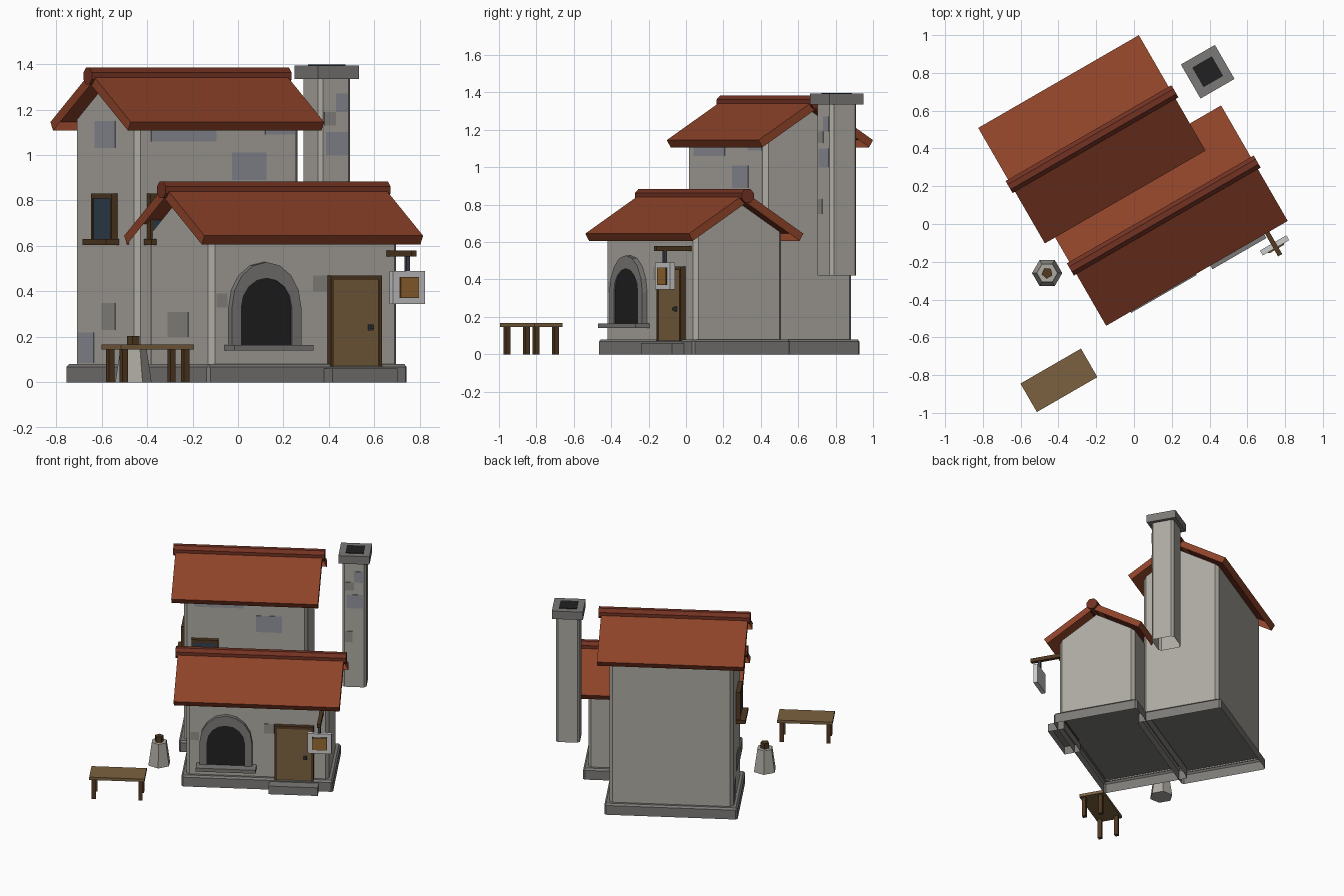
import bpy, bmesh
from math import pi, sin, cos
from mathutils import Matrix

if "Cube" in bpy.data.objects:
    bpy.data.objects.remove(bpy.data.objects["Cube"])

# everything is built square to the house, then turned 30 degrees
TURN = Matrix.Rotation(pi / 6, 4, 'Z')


def material(name, rgb):
    m = bpy.data.materials.new(name)
    m.diffuse_color = (*rgb, 1)
    m.use_nodes = True
    m.node_tree.nodes["Principled BSDF"].inputs["Base Color"].default_value = m.diffuse_color
    return m


TILE = material("roof_tile", (0.27, 0.055, 0.022))
RIDGE = material("ridge_tile", (0.17, 0.032, 0.016))
WOOD = material("wood", (0.2, 0.12, 0.05))
DARKWOOD = material("dark_wood", (0.08, 0.04, 0.015))
GLASS = material("glass", (0.03, 0.05, 0.08))
BLACK = material("soot", (0.015, 0.015, 0.015))
IRON = material("iron", (0.05, 0.055, 0.07))
AMBER = material("amber", (0.3, 0.14, 0.03))
WALL = material("plaster", (0.42, 0.40, 0.36))
STONE = material("trim_stone", (0.2, 0.195, 0.185))
BLUE = material("blue_stone", (0.28, 0.29, 0.33))
DARK = material("dark_stone", (0.28, 0.27, 0.25))


def finish(name, bm, mat, bevel=0, keep=lambda a, b: True, open_below=False):
    bmesh.ops.recalc_face_normals(bm, faces=bm.faces[:])
    if bevel:
        edges = [e for e in bm.edges if keep(e.verts[0].co, e.verts[1].co)]
        bmesh.ops.bevel(bm, geom=edges, offset=bevel, segments=1,
                        profile=0.5, affect='EDGES')
    if open_below:
        bm.normal_update()
        bmesh.ops.delete(bm, geom=[f for f in bm.faces if f.normal.z < -0.7], context='FACES')
    me = bpy.data.meshes.new(name)
    bm.to_mesh(me)
    bm.free()
    ob = bpy.data.objects.new(name, me)
    bpy.context.collection.objects.link(ob)
    ob.matrix_world = TURN
    if mat:
        me.materials.append(mat)
    return ob


def upright(a, b):
    return (a - b).xy.length < 1e-5


def off_ground(a, b):
    return max(a.z, b.z) > 1e-4


def prism(name, pts, axis, a, b, mat=None, **kw):
    """Extrude a 2D profile from a to b along x, y or z."""
    place = {'x': lambda p, d: (d, p[0], p[1]),
             'y': lambda p, d: (p[0], d, p[1]),
             'z': lambda p, d: (p[0], p[1], d)}[axis]
    bm = bmesh.new()
    ends = [[bm.verts.new(place(p, d)) for p in pts] for d in (a, b)]
    n = len(pts)
    for ring in ends:
        bm.faces.new(ring)
    for i in range(n):
        j = (i + 1) % n
        bm.faces.new((ends[0][i], ends[0][j], ends[1][j], ends[1][i]))
    return finish(name, bm, mat, **kw)


def box(name, x, y, z, mat=None, **kw):
    return prism(name, [(x[0], y[0]), (x[1], y[0]), (x[1], y[1]), (x[0], y[1])],
                 'z', z[0], z[1], mat, **kw)


def house(tag, x, yc, eave, over):
    """Plinth, gabled walls, roof shell and ridge roll."""
    half, run, rise, th = 0.272, 0.353, 0.218, 0.045
    slope = rise / run
    c = 1 / (1 + slope * slope) ** 0.5
    s, top = slope * c, eave + rise
    peak = top - th / c
    side = peak - slope * half
    e = 0.03
    box(tag + "_plinth", (x[0] - e, x[1] + e), (yc - half - e, yc + half + e),
        (0, 0.08), STONE, bevel=0.012, keep=off_ground, open_below=True)
    prism(tag + "_walls", [(yc - half, 0.07), (yc + half, 0.07), (yc + half, side),
                           (yc, peak), (yc - half, side)], 'x', x[0], x[1], WALL,
          bevel=0.022, keep=upright, open_below=True)
    prism(tag + "_roof", [(yc - run, eave), (yc, top), (yc + run, eave),
                          (yc + run - th * s, eave - th * c), (yc, peak),
                          (yc - run + th * s, eave - th * c)],
          'x', x[0] - over, x[1] + over, TILE, open_below=True)
    r = 0.04
    prism(tag + "_ridge", [(yc + r * cos(k * pi / 4 + pi / 8),
                            top - 0.016 + r * sin(k * pi / 4 + pi / 8)) for k in range(8)],
          'x', x[0] - over - 0.015, x[1] + over + 0.017, RIDGE)


house("tall_house", (-0.385, 0.447), 0.50, 1.145, 0.075)
house("low_house", (-0.320, 0.636), -0.04, 0.645, 0.077)

# windows on the tall house: left side and front
W, F = 0.09, 0.014
for tag, side in (("side", True), ("front", False)):
    def part(name, a, z, depth, mat):
        if side:
            box(name, (-0.385 - depth, -0.37), (0.485 + a[0], 0.485 + a[1]), z, mat)
        else:
            box(name, (-0.24 + a[0], -0.24 + a[1]), (0.228 - depth, 0.245), z, mat)
    part(tag + "_window_glass", (-W + F, W - F), (0.63, 0.81), 0.026, GLASS)
    for n, sgn in (("left", -1), ("right", 1)):
        a = sorted((sgn * W, sgn * (W - F)))
        part(f"{tag}_window_{n}_jamb", a, (0.63, 0.83), 0.03, DARKWOOD)
    part(tag + "_window_head", (-W + F, W - F), (0.808, 0.83), 0.03, DARKWOOD)
    part(tag + "_window_sill", (-0.105, 0.105), (0.605, 0.63), 0.065, DARKWOOD)

# arched opening with stone surround and sill
AX, SPRING = -0.052, 0.33


def arch(r, tall, n=8):
    return [(AX + r, 0.16)] + [(AX + r * cos(k * pi / n), SPRING + tall * r * sin(k * pi / n))
                               for k in range(n + 1)] + [(AX - r, 0.16)]


prism("arch_surround", arch(0.176, 1.13) + arch(0.128, 1.0)[::-1], 'y', -0.342, -0.30, STONE)
prism("arch_opening", arch(0.13, 1.0), 'y', -0.335, -0.30, BLACK)
box("arch_sill", (-0.248, 0.152), (-0.40, -0.30), (0.14, 0.165), STONE)

# door, frame, handle and step
DX = 0.405
box("door_panel", (DX - 0.115, DX + 0.115), (-0.337, -0.30), (0.07, 0.452), WOOD)
for n, sgn in (("left", -1), ("right", 1)):
    x = sorted((DX + sgn * 0.13, DX + sgn * 0.114))
    box(f"door_{n}_jamb", x, (-0.342, -0.30), (0.07, 0.47), DARKWOOD)
box("door_head", (DX - 0.114, DX + 0.114), (-0.342, -0.30), (0.45, 0.47), DARKWOOD)
box("door_handle_plate", (DX + 0.06, DX + 0.085), (-0.343, -0.33), (0.228, 0.255), IRON)
box("door_handle", (DX + 0.066, DX + 0.08), (-0.358, -0.338), (0.235, 0.25), IRON)
box("door_step", (DX - 0.165, DX + 0.165), (-0.415, -0.30), (0, 0.06), STONE, open_below=True)

# hanging sign
box("sign_beam", (0.575, 0.6), (-0.53, -0.30), (0.553, 0.58), DARKWOOD)
box("sign_hanger", (0.579, 0.595), (-0.48, -0.46), (0.485, 0.555), IRON)
box("sign_board", (0.507, 0.669), (-0.485, -0.455), (0.345, 0.49))
box("sign_border", (0.539, 0.637), (-0.489, -0.47), (0.371, 0.464), DARKWOOD)
box("sign_face", (0.543, 0.633), (-0.493, -0.47), (0.375, 0.46), AMBER)

# chimney, standing clear of the gable
CX, CY = 0.741, 0.503


def square(name, h, z, mat=None, **kw):
    box(name, (CX - h, CX + h), (CY - h, CY + h), z, mat, **kw)


square("chimney_shaft", 0.081, (0.42, 1.34), WALL, bevel=0.016, keep=upright, open_below=True)
square("chimney_cap", 0.104, (1.335, 1.393), STONE)
square("chimney_flue", 0.06, (1.38, 1.397), BLACK)

# bench
BX, BY = -0.758, -0.518
box("bench_seat", (BX - 0.185, BX + 0.185), (BY - 0.087, BY + 0.087), (0.145, 0.166), WOOD)
for i, (sx, sy) in enumerate([(-1, -1), (1, -1), (1, 1), (-1, 1)], 1):
    x, y = BX + sx * 0.156, BY + sy * 0.06
    box(f"bench_leg_{i}", (x - 0.0135, x + 0.0135), (y - 0.0135, y + 0.0135),
        (0, 0.148), DARKWOOD)

# tapered stone post with a wooden peg
PX, PY = -0.528, 0.005
for name, n, r1, r2, z0, z1, mat in (("post", 6, 0.08, 0.055, 0, 0.165, WALL),
                                     ("post_peg", 5, 0.03, 0.03, 0.16, 0.205, DARKWOOD)):
    bm = bmesh.new()
    bmesh.ops.create_cone(bm, cap_ends=True, segments=n, radius1=r1, radius2=r2, depth=z1 - z0)
    bmesh.ops.translate(bm, verts=bm.verts[:], vec=(PX, PY, (z0 + z1) / 2))
    finish(name, bm, mat)

# odd-coloured stones set almost flush in the walls
T = 0.003
for i, (y0, y1, z0, z1, x, m) in enumerate([
        (0.41, 0.59, 1.03, 1.15, -0.385, BLUE), (0.6, 0.74, 0.085, 0.22, -0.385, BLUE),
        (0.41, 0.53, 0.23, 0.35, -0.385, DARK), (-0.12, 0.06, 0.2, 0.31, -0.320, DARK)], 1):
    box(f"side_stone_{i}", (x - T, x + 0.003), (y0, y1), (z0, z1), m)
for i, (x0, x1, z0, z1, y, m) in enumerate([
        (0.1, 0.275, 0.89, 1.01, 0.228, BLUE), (0.27, 0.42, 1.09, 1.13, 0.228, BLUE),
        (-0.31, 0.02, 1.06, 1.13, 0.228, BLUE), (0.2, 0.27, 0.4, 0.47, -0.312, DARK),
        (-0.29, -0.235, 0.33, 0.39, -0.312, DARK), (0.69, 0.8, 1.0, 1.1, 0.422, BLUE),
        (0.74, 0.8, 1.19, 1.27, 0.422, BLUE), (0.68, 0.74, 1.13, 1.19, 0.422, DARK),
        (0.68, 0.73, 0.75, 0.83, 0.422, DARK)], 1):
    box(f"front_stone_{i}", (x0, x1), (y - T, y + 0.003), (z0, z1), m)
